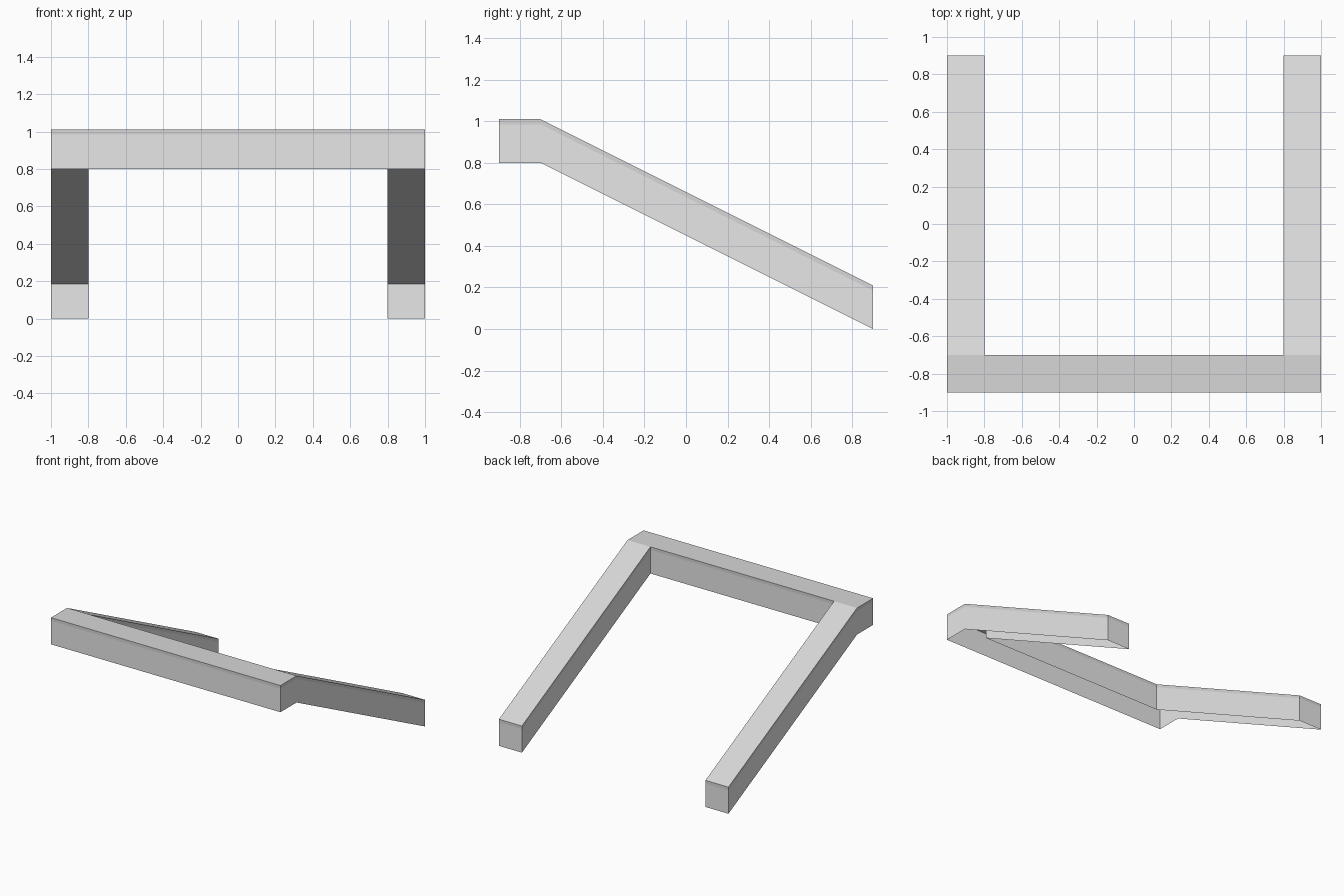
import bpy
import bmesh

cube = bpy.data.objects.get("Cube")
if cube:
    bpy.data.objects.remove(cube, do_unlink=True)

HALF_WIDTH, INNER = 1.0, 0.8        # outer and inner half width of the frame
FRONT, BEND, BACK = -0.9, -0.7, 0.9  # depth of the beam front, bend and leg ends
SLOPE = 0.5


def make_material(name, grey):
    mat = bpy.data.materials.new(name)
    mat.use_nodes = True
    colour = (grey, grey, grey, 1.0)
    mat.diffuse_color = colour
    mat.node_tree.nodes["Principled BSDF"].inputs["Base Color"].default_value = colour
    return mat


def u_sheet(level):
    """U-shaped sheet: a level beam with two legs that slope down to the back."""
    bm = bmesh.new()
    xs = (-HALF_WIDTH, -INNER, INNER, HALF_WIDTH)
    cells = [(i, FRONT, BEND) for i in range(3)] + [(i, BEND, BACK) for i in (0, 2)]
    for i, y0, y1 in cells:
        corners = ((xs[i], y0), (xs[i + 1], y0), (xs[i + 1], y1), (xs[i], y1))
        bm.faces.new([bm.verts.new((x, y, level - SLOPE * max(0, y - BEND)))
                      for x, y in corners])
    bmesh.ops.remove_doubles(bm, verts=bm.verts[:], dist=0.001)
    return bm


def drop_rim(bm, depth):
    """Pull the outline straight down into side walls."""
    rim = [e for e in bm.edges if e.is_boundary]
    made = bmesh.ops.extrude_edge_only(bm, edges=rim)["geom"]
    verts = [g for g in made if isinstance(g, bmesh.types.BMVert)]
    bmesh.ops.translate(bm, verts=verts, vec=(0, 0, -depth))


def finish(bm, name, mat):
    mesh = bpy.data.meshes.new(name)
    bm.to_mesh(mesh)
    bm.free()
    mesh.materials.append(mat)
    obj = bpy.data.objects.new(name, mesh)
    bpy.context.collection.objects.link(obj)
    return obj


# Side walls, hollow and open underneath
walls = u_sheet(0.985)
tops = walls.faces[:]
drop_rim(walls, 0.185)
bmesh.ops.recalc_face_normals(walls, faces=walls.faces[:])
bmesh.ops.delete(walls, geom=tops, context='FACES')
finish(walls, "frame_walls", make_material("light grey", 0.8))

# Thin solid cap along the top
cap = u_sheet(1.01)
made = bmesh.ops.extrude_face_region(cap, geom=cap.faces[:], use_keep_orig=True)["geom"]
lower = [g for g in made if isinstance(g, bmesh.types.BMVert)]
bmesh.ops.translate(cap, verts=lower, vec=(0, 0, -0.025))
bmesh.ops.recalc_face_normals(cap, faces=cap.faces[:])
finish(cap, "frame_cap", make_material("mid grey", 0.68))
